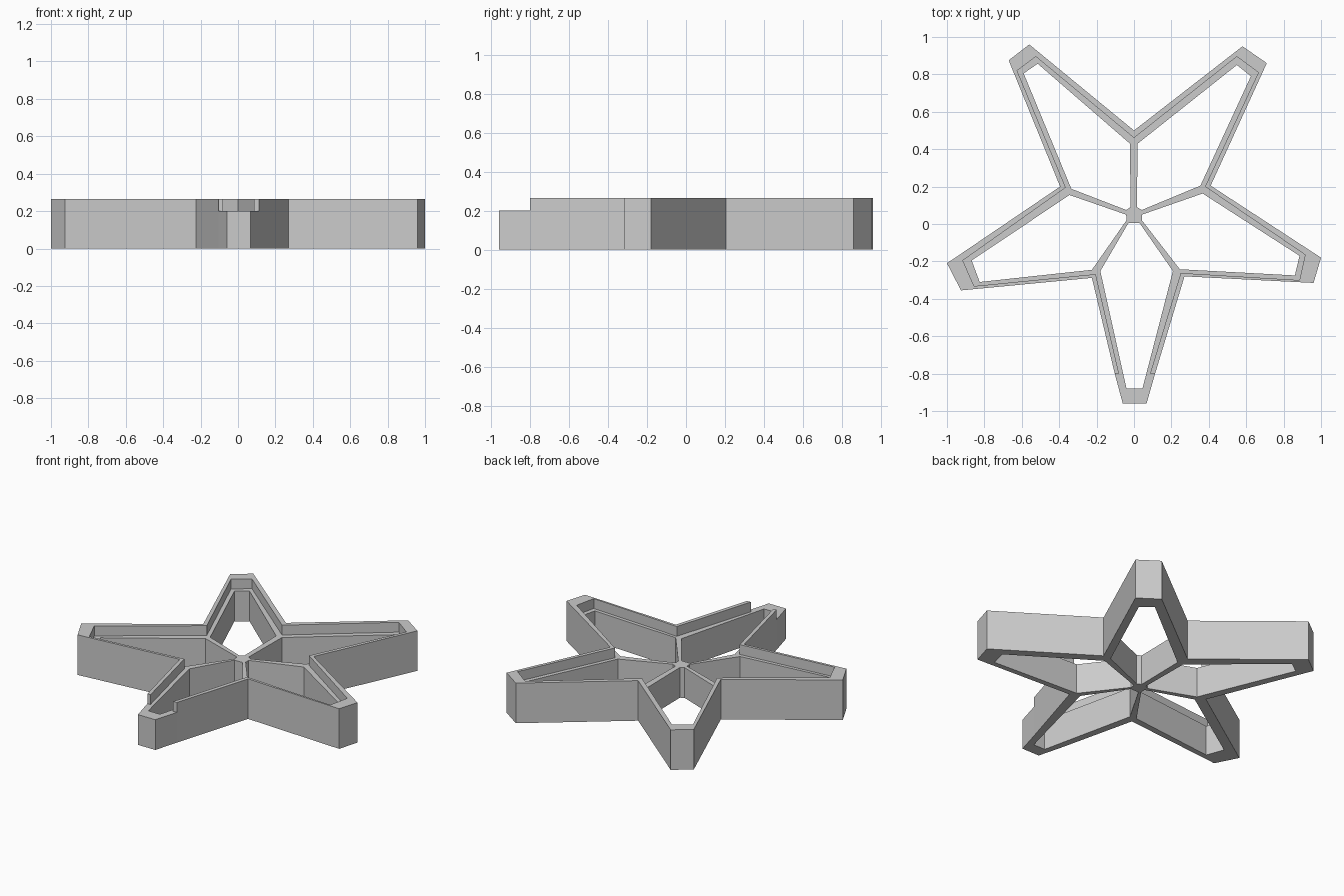
import bpy
import bmesh

LEDGE_HEIGHT = 0.2
RIM_HEIGHT = 0.265

# Remove the default object
default = bpy.data.objects.get("Cube")
if default:
    bpy.data.objects.remove(default, do_unlink=True)

# Valleys between the arms, clockwise from the back: outer corner, rim corner
valleys = [
    ((0, .5), (0, .46)),
    ((.41, .205), (.38, .2)),
    ((.27, -.28), (.25, -.262)),
    ((-.225, -.288), (-.205, -.268)),
    ((-.395, .2), (-.365, .195)),
]

# Arm tips: outer wall points, inner edge of the rim, window points
tips = [
    ([(.58, .95), (.71, .86)],
     [(.55, .895), (.665, .81)],
     [(.55, .85), (.625, .79)]),
    ([(1, -.18), (.96, -.315)],
     [(.915, -.165), (.885, -.3)],
     [(.885, -.17), (.86, -.275)]),
    ([(.113, -.8), (.067, -.96), (-.06, -.96), (-.103, -.8)],
     [(.086, -.8), (.055, -.92), (-.05, -.92), (-.08, -.8)],
     [(.066, -.8), (.045, -.88), (-.04, -.88), (-.058, -.8)]),
    ([(-.925, -.355), (-1, -.21)],
     [(-.855, -.332), (-.915, -.195)],
     [(-.825, -.31), (-.868, -.195)]),
    ([(-.67, .875), (-.56, .96)],
     [(-.625, .82), (-.525, .895)],
     [(-.59, .805), (-.515, .857)]),
]

# Window corners beside the spokes: near the valleys, then near the hub
window_ends = [
    ((.02, .43), (.355, .205)),
    ((.367, .163), (.245, -.242)),
    ((.208, -.252), (-.18, -.252)),
    ((-.225, -.245), (-.345, .155)),
    ((-.335, .188), (-.022, .43)),
]
hub_ends = [
    ((.015, .09), (.042, .075)),
    ((.042, .05), (.042, .02)),
    ((.03, .005), (-.03, .005)),
    ((-.04, .02), (-.042, .05)),
    ((-.042, .075), (-.018, .09)),
]

bm = bmesh.new()
shared = {}


def vert(point):
    """Return one shared vertex for each plan position."""
    if point not in shared:
        shared[point] = bm.verts.new((point[0], point[1], 0))
    return shared[point]


def plan_face(points, raised=False):
    """Add a flat plan face, tagged when it belongs to the raised rim."""
    face = bm.faces.new([vert(p) for p in points])
    face.material_index = int(raised)


def strip(row_a, row_b, raised):
    """Fill the band between two matching rows of points."""
    for i in range(len(row_a) - 1):
        plan_face([row_a[i], row_a[i + 1], row_b[i + 1], row_b[i]], raised(i))


count = len(tips)
for arm, (outer, rim, window) in enumerate(tips):
    following = (arm + 1) % count
    start, end = valleys[arm], valleys[following]
    outer_row = [start[0], *outer, end[0]]
    rim_row = [start[1], *rim, end[1]]
    window_row = [window_ends[arm][0], *window, window_ends[arm][1]]

    # Raised rim: the front arm has an open, lowered tip
    last = len(outer_row) - 2
    open_tip = len(outer) > 2
    strip(outer_row, rim_row, lambda i: not open_tip or i in (0, last))

    # Lower ledge inside the rim
    strip(rim_row, window_row, lambda i: False)

    # Spoke from the valley to the hub
    side_a, side_b = window_ends[arm][1], window_ends[following][0]
    plan_face([end[1], side_b, side_a])
    plan_face([side_a, side_b, hub_ends[following][0], hub_ends[arm][1]])

# Hub joining the spokes
plan_face([point for pair in hub_ends for point in pair])

# Raise the whole plan to ledge height, keeping the underside
bmesh.ops.recalc_face_normals(bm, faces=bm.faces[:])
raised = bmesh.ops.extrude_face_region(bm, geom=bm.faces[:], use_keep_orig=True)
for v in [g for g in raised["geom"] if isinstance(g, bmesh.types.BMVert)]:
    v.co.z = LEDGE_HEIGHT

# Raise the tagged rim further
rim_faces = [f for f in bm.faces if f.material_index == 1
             and all(v.co.z > LEDGE_HEIGHT / 2 for v in f.verts)]
raised = bmesh.ops.extrude_face_region(bm, geom=rim_faces)
for v in [g for g in raised["geom"] if isinstance(g, bmesh.types.BMVert)]:
    v.co.z = RIM_HEIGHT

# Merge the stacked outer walls into single flat faces
bmesh.ops.recalc_face_normals(bm, faces=bm.faces[:])
bm.normal_update()
wall_edges = [e for e in bm.edges if len(e.link_faces) == 2
              and all(abs(f.normal.z) < .1 for f in e.link_faces)
              and e.calc_face_angle() < .01]
bmesh.ops.dissolve_edges(bm, edges=wall_edges, use_verts=False)
for face in bm.faces:
    face.material_index = 0
    face.smooth = False
bmesh.ops.recalc_face_normals(bm, faces=bm.faces[:])

mesh = bpy.data.meshes.new("star_frame")
bm.to_mesh(mesh)
bm.free()
star = bpy.data.objects.new("star_frame", mesh)
bpy.context.scene.collection.objects.link(star)

# Plain grey finish
grey = bpy.data.materials.new("light_grey")
grey.use_nodes = True
colour = (.6, .6, .6, 1)
grey.diffuse_color = colour
for node in grey.node_tree.nodes:
    if node.type == "BSDF_PRINCIPLED":
        node.inputs["Base Color"].default_value = colour
mesh.materials.append(grey)
